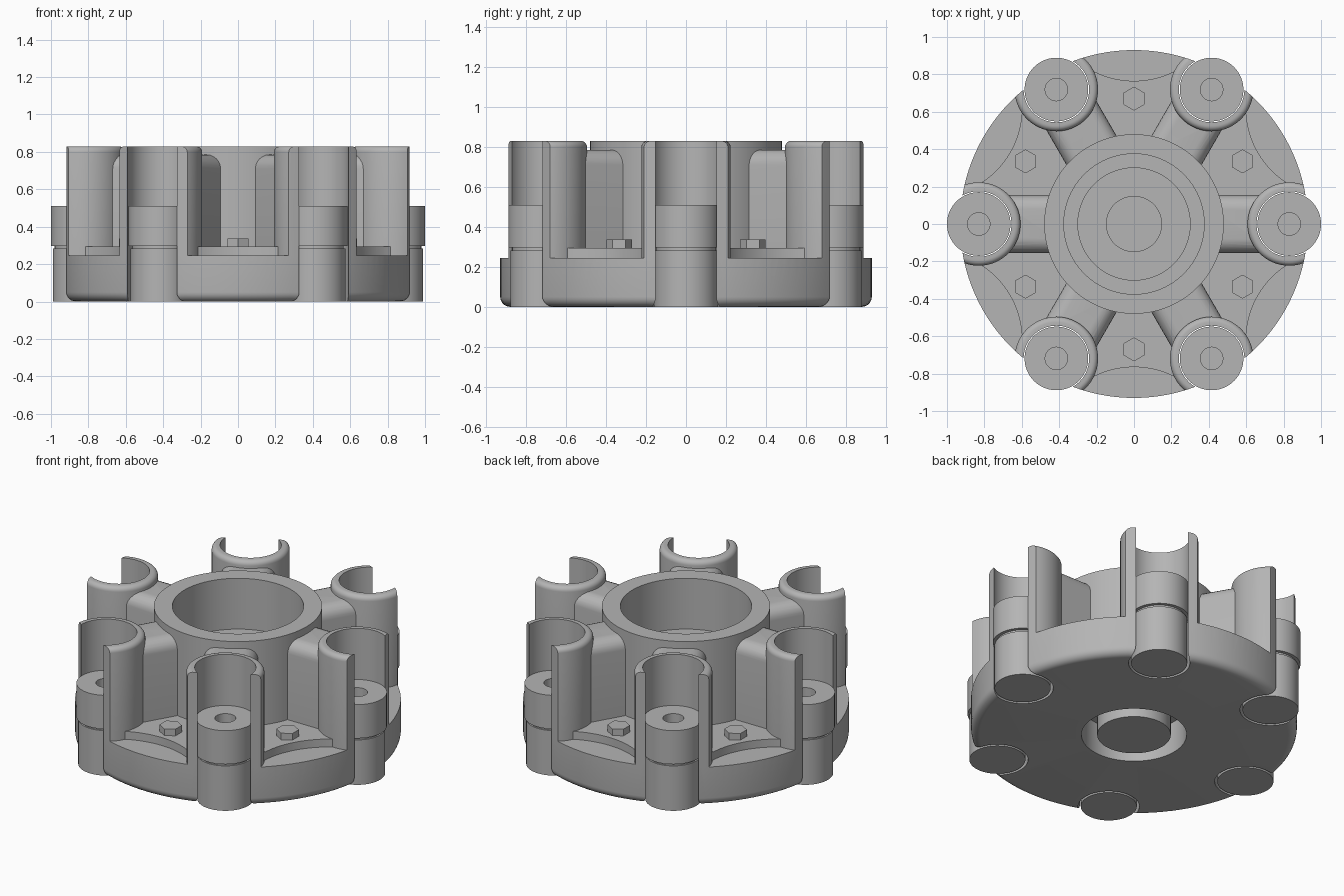
import bpy, bmesh, math
from math import pi, cos, sin
from mathutils import Matrix, Vector

if "Cube" in bpy.data.objects:
    bpy.data.objects.remove(bpy.data.objects["Cube"], do_unlink=True)

grey = bpy.data.materials.new("cast grey")
grey.use_nodes = True
grey.diffuse_color = (0.46, 0.46, 0.46, 1)
grey.node_tree.nodes["Principled BSDF"].inputs["Base Color"].default_value = (0.46, 0.46, 0.46, 1)

PITCH = 0.83      # radius of the pillar circle
RIM = 0.93        # radius of the base
POCKET = 0.175    # bore that clears each pillar


def finish(name, bm):
    bmesh.ops.recalc_face_normals(bm, faces=bm.faces)
    mesh = bpy.data.meshes.new(name)
    bm.to_mesh(mesh)
    bm.free()
    mesh.materials.append(grey)
    obj = bpy.data.objects.new(name, mesh)
    bpy.context.collection.objects.link(obj)
    return obj


def lathe(name, profile, x=0, y=0, steps=72, closed=False):
    """Spin an (r, z) profile about a vertical axis at x, y."""
    bm = bmesh.new()
    verts = [bm.verts.new((r, 0, z)) for r, z in profile]
    pairs = list(zip(verts, verts[1:]))
    if closed:
        pairs.append((verts[-1], verts[0]))
    edges = [bm.edges.new(p) for p in pairs]
    bmesh.ops.spin(bm, geom=verts + edges, cent=(0, 0, 0), axis=(0, 0, 1),
                   angle=2 * pi, steps=steps)
    bmesh.ops.remove_doubles(bm, verts=bm.verts, dist=1e-5)
    bmesh.ops.translate(bm, verts=bm.verts, vec=(x, y, 0))
    return finish(name, bm)


def cylinder(name, r, z0, z1, x=0, y=0, steps=72):
    return lathe(name, [(0, z0), (r, z0), (r, z1), (0, z1)], x, y, steps)


def arc(cx, cz, r, a0, a1, n=6):
    angles = [math.radians(a0 + (a1 - a0) * i / n) for i in range(n + 1)]
    return [(cx + r * cos(a), cz + r * sin(a)) for a in angles]


def select(obj):
    bpy.ops.object.select_all(action='DESELECT')
    obj.select_set(True)
    bpy.context.view_layer.objects.active = obj


def boolean(obj, tool, operation='DIFFERENCE'):
    mod = obj.modifiers.new("cut", 'BOOLEAN')
    mod.operation, mod.object, mod.solver = operation, tool, 'EXACT'
    select(obj)
    bpy.ops.object.modifier_apply(modifier=mod.name)
    bpy.data.objects.remove(tool, do_unlink=True)


def smooth(obj):
    select(obj)
    bpy.ops.object.shade_smooth_by_angle(angle=math.radians(32))


def ring_copies(obj):
    """Repeat a part six times around the centre."""
    smooth(obj)
    stem = obj.name
    for i in range(1, 6):
        copy = obj.copy()
        copy.name = f"{stem}_{i + 1}"
        copy.matrix_world = Matrix.Rotation(i * pi / 3, 4, 'Z') @ obj.matrix_world
        bpy.context.collection.objects.link(copy)


# Base disc with the bored hub and the grooved underside
body = lathe("base_and_hub", [(0, 0), (0.21, 0), (0.21, 0.2), (0.3, 0.2), (0.3, 0)]
             + arc(RIM - 0.05, 0.05, 0.05, -90, 0)
             + [(RIM, 0.295), (0.48, 0.295), (0.48, 0.83), (0.375, 0.83),
                (0.375, 0.51), (0.3, 0.51), (0.3, 0.4), (0.15, 0.4),
                (0.15, 0.43), (0, 0.43)], steps=120)

# Pillar pockets and scalloped ledges along the rim
for i in range(6):
    a = i * pi / 3
    boolean(body, cylinder("pocket_cutter", POCKET, -0.1, 0.6, PITCH * cos(a), PITCH * sin(a)))
    a += pi / 6
    boolean(body, cylinder("ledge_cutter", 0.475, 0.245, 0.6, 1.24 * cos(a), 1.24 * sin(a), 96))
smooth(body)

# Open sleeves, trimmed flush with the rim
sleeve = lathe("sleeve", [(POCKET, 0.24), (0.223, 0.24)]
               + arc(0.193, 0.8, 0.03, 0, 90) + [(POCKET, 0.83)], PITCH, closed=True)
boolean(sleeve, cylinder("rim_trim", RIM, 0, 1, steps=120), 'INTERSECT')
ring_copies(sleeve)

# Ribs with rounded shoulders joining hub and sleeves
half, top, rad = 0.155, 0.785, 0.075
section = ([(-half, 0.28), (half, 0.28)] + arc(half - rad, top - rad, rad, 0, 90)
           + arc(rad - half, top - rad, rad, 90, 180))
bm = bmesh.new()
face = bm.faces.new([bm.verts.new((0.42, y, z)) for y, z in section])
out = bmesh.ops.extrude_face_region(bm, geom=[face])
bmesh.ops.translate(bm, vec=Vector((PITCH - 0.42, 0, 0)),
                    verts=[v for v in out["geom"] if isinstance(v, bmesh.types.BMVert)])
rib = finish("rib", bm)
boolean(rib, cylinder("rib_trim", 0.2, 0, 1, PITCH))
ring_copies(rib)

# Two-part pillars with a narrow neck and a blind hole
ring_copies(lathe("pillar", [(0, 0), (0.16, 0), (0.16, 0.283), (0.15, 0.283), (0.15, 0.298),
                             (0.17, 0.298), (0.17, 0.51), (0.06, 0.51), (0.06, 0.4), (0, 0.4)],
                  PITCH))

# Hexagonal bolt heads between the sleeves
bolt = cylinder("bolt_head", 0.064, 0.28, 0.337, steps=6)
bolt.matrix_world = Matrix.Rotation(pi / 6, 4, 'Z') @ Matrix.Translation((0.67, 0, 0))
ring_copies(bolt)
